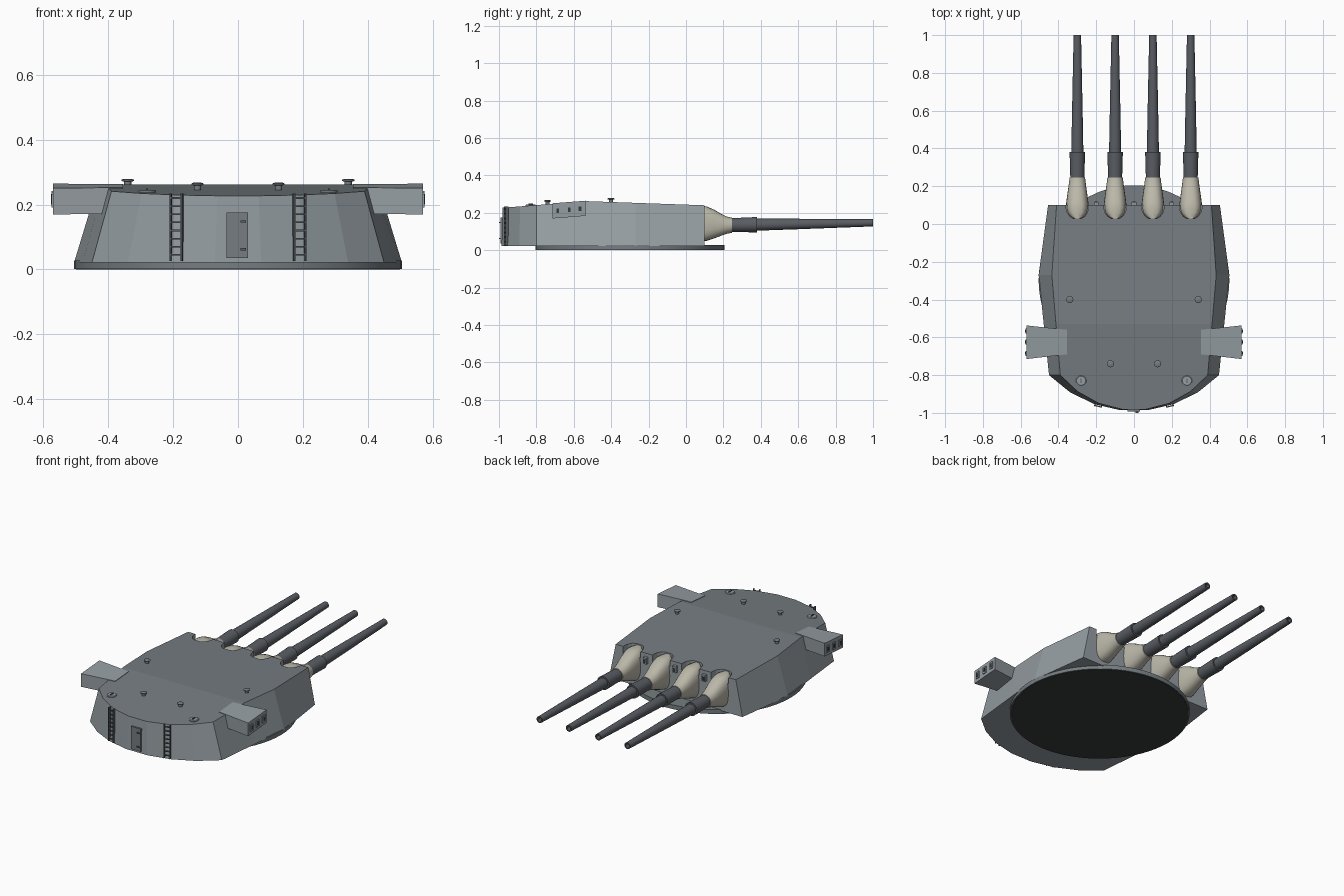
import bpy, bmesh
from math import sin, cos, pi, asin, radians, copysign
from mathutils import Matrix

if "Cube" in bpy.data.objects:
    bpy.data.objects.remove(bpy.data.objects["Cube"])


def material(name, rgb):
    m = bpy.data.materials.new(name)
    m.diffuse_color = (*rgb, 1)
    m.use_nodes = True
    m.node_tree.nodes["Principled BSDF"].inputs["Base Color"].default_value = m.diffuse_color
    return m


HULL = material("hull_grey", (0.30, 0.34, 0.36))
ROOF = material("roof_grey", (0.18, 0.205, 0.22))
STEEL = material("gun_steel", (0.10, 0.11, 0.125))
DARK = material("dark", (0.04, 0.042, 0.045))
CANVAS = material("canvas", (0.50, 0.48, 0.40))


def make(name, verts, faces, mats, smooth=False):
    me = bpy.data.meshes.new(name)
    me.from_pydata(verts, [], faces)
    bm = bmesh.new()
    bm.from_mesh(me)
    bmesh.ops.recalc_face_normals(bm, faces=bm.faces)
    bm.to_mesh(me)
    bm.free()
    ob = bpy.data.objects.new(name, me)
    bpy.context.collection.objects.link(ob)
    for m in mats:
        me.materials.append(m)
    if smooth:
        bpy.ops.object.select_all(action='DESELECT')
        ob.select_set(True)
        bpy.context.view_layer.objects.active = ob
        bpy.ops.object.shade_smooth_by_angle(angle=radians(35))
    return ob


def loft(name, rings, mat, smooth=False):
    """Skin equal-length rings of points and cap both ends."""
    n = len(rings[0])
    verts = [p for r in rings for p in r]
    faces = [(k * n + i, k * n + (i + 1) % n, (k + 1) * n + (i + 1) % n, (k + 1) * n + i)
             for k in range(len(rings) - 1) for i in range(n)]
    faces += [tuple(range(n)), tuple(range(len(verts) - n, len(verts)))]
    return make(name, verts, faces, [mat], smooth)


def lathe(name, profile, x, y, mat, n=16):
    """Turn (radius, z) pairs round a vertical axis."""
    return loft(name, [[(x + r * cos(2 * pi * i / n), y + r * sin(2 * pi * i / n), z)
                        for i in range(n)] for r, z in profile], mat, True)


def box(name, c, s, mat, turn=0):
    pts = [(i * s[0] / 2, j * s[1] / 2) for i, j in ((-1, -1), (1, -1), (1, 1), (-1, 1))]
    ob = loft(name, [[(x, y, z) for x, y in pts] for z in (-s[2] / 2, s[2] / 2)], mat)
    ob.data.transform(Matrix.Translation(c) @ Matrix.Rotation(turn, 4, 'Z'))
    return ob


def roof_z(y):
    return 0.262 - 0.0349 * (y + 0.53) if y > -0.53 else 0.262 + 0.078 * (y + 0.53)


# Base ring and its dark underside
lathe("base_ring", [(0.505, 0.002), (0.505, 0.028)], 0, -0.3, ROOF, 64)
lathe("base_underside", [(0.5, 0.0), (0.5, 0.01)], 0, -0.3, DARK, 64)


# Armoured gunhouse: straight sides, faceted rear arc, roof ridged across
def outline(front, mid, ridge, rear, sag):
    r = (rear ** 2 + sag ** 2) / (2 * sag)
    half, cy = asin(rear / r), -0.8 - sag + r
    side = [(front, 0.1), (mid, -0.27), (ridge, -0.53)]
    arc = [(r * sin(a), cy - r * cos(a)) for a in (half * (1 - 2 * i / 7) for i in range(8))]
    return side + arc + [(-x, y) for x, y in reversed(side)]


low = outline(0.455, 0.505, 0.478, 0.45, 0.19)
top = outline(0.41, 0.435, 0.413, 0.39, 0.185)
n = len(low)
verts = [(x, y, 0.022) for x, y in low] + [(x, y, roof_z(y)) for x, y in top]
faces = [(i, (i + 1) % n, n + (i + 1) % n, n + i) for i in range(n)]
faces += [tuple(range(n)),
          (n, n + 1, n + 2, 2 * n - 3, 2 * n - 2, 2 * n - 1),
          tuple(range(n + 2, 2 * n - 2))]
house = make("gunhouse", verts, faces, [HULL, ROOF])
for p in house.data.polygons:
    if p.normal.z > 0.9:
        p.material_index = 1

# Guns: canvas blast bag in a roof notch, stepped tapering barrel
BAG = [(0.03, 0.022, 0.06, 0.238), (0.04, 0.039, 0.055, 0.238), (0.06, 0.053, 0.05, 0.238),
       (0.085, 0.06, 0.048, 0.237), (0.11, 0.059, 0.05, 0.234), (0.15, 0.054, 0.063, 0.217),
       (0.19, 0.048, 0.078, 0.193), (0.22, 0.044, 0.088, 0.179), (0.245, 0.041, 0.093, 0.174)]
BARREL = [(0.2, 0.037), (0.24, 0.037), (0.38, 0.041), (0.38, 0.032), (0.6, 0.028),
          (0.985, 0.02), (1.0, 0.02), (1.0, 0.013), (0.95, 0.013)]
cutters = []
for gx in (-0.3, -0.1, 0.1, 0.3):
    plan = [(gx + w, y) for y, w, _, _ in BAG[:5]] + [(gx - w, y) for y, w, _, _ in reversed(BAG[:5])]
    cutters.append(loft("notch_cutter", [[(x, y, z) for x, y in plan] for z in (0.2, 0.3)], HULL))
    rings = []
    for k, (y, w, zb, zt) in enumerate(BAG):
        e = 0.5 + 0.5 * k / (len(BAG) - 1)
        ring = []
        for i in range(24):
            a = 2 * pi * i / 24
            c, s = cos(a), sin(a)
            ring.append((gx + w * copysign(abs(c) ** e, c), y,
                         (zb + zt) / 2 + (zt - zb) / 2 * copysign(abs(s) ** e, s)))
        rings.append(ring)
    loft("blast_bag", rings, CANVAS, True)
    loft("gun_barrel", [[(gx + r * cos(2 * pi * i / 24), y,
                          0.135 + 0.017 * (y - 0.3) + r * sin(2 * pi * i / 24))
                         for i in range(24)] for y, r in BARREL], STEEL, True)

for c in cutters:
    mod = house.modifiers.new("notch", 'BOOLEAN')
    mod.operation, mod.solver, mod.object = 'DIFFERENCE', 'EXACT', c
    bpy.context.view_layer.objects.active = house
    bpy.ops.object.modifier_apply(modifier=mod.name)
    bpy.data.objects.remove(c)

# Sight hoods between the guns
for x in (-0.2, 0, 0.2):
    box("sight_hood", (x, 0.106, 0.2), (0.024, 0.022, 0.04), HULL)
    box("sight_window", (x, 0.117, 0.197), (0.014, 0.004, 0.022), DARK)

for s in (-1, 1):
    # Rangefinder arm, flared towards its outer end
    rings = []
    for x, y0, y1 in ((0.355, -0.69, -0.56), (0.57, -0.715, -0.537)):
        rings.append([(s * x, y, roof_z(-0.54) + 0.078 * (y + 0.54) + dz)
                      for y, dz in ((y0, 0.003), (y1, 0.003), (y1, -0.078), (y0, -0.078))])
    loft("rangefinder_arm", rings, HULL)
    for y in (-0.685, -0.625, -0.567):
        z = roof_z(y) - 0.038
        box("rangefinder_frame", (s * 0.571, y, z), (0.008, 0.026, 0.042), HULL)
        box("rangefinder_window", (s * 0.575, y, z), (0.003, 0.014, 0.024), DARK)

    # Roof periscopes and hatches
    for x, y, h in ((0.34, -0.40, 0.022), (0.125, -0.74, 0.022)):
        z = roof_z(y)
        lathe("periscope", [(0.011, z - 0.01), (0.011, z + h - 0.009), (0.019, z + h - 0.007),
                            (0.019, z + h - 0.003), (0.012, z + h)], s * x, y, ROOF)
    z = roof_z(-0.83)
    lathe("roof_hatch", [(0.028, z - 0.008), (0.028, z + 0.003), (0.024, z + 0.006)],
          s * 0.28, -0.83, HULL, 20)
    box("hatch_handle", (s * 0.28, -0.83, z + 0.008), (0.006, 0.026, 0.005), STEEL)

    # Rear ladders
    t = s * radians(13.5)
    for d in (-0.018, 0.018):
        box("ladder_rail", (s * 0.19 + d * cos(t), -0.961 + d * sin(t), 0.13),
            (0.005, 0.016, 0.208), STEEL, t)
    for i in range(8):
        box("ladder_rung", (s * 0.19, -0.965, 0.045 + i * 0.025), (0.036, 0.006, 0.005), STEEL, t)

# Rear door with hinges and latches
box("rear_door", (-0.002, -0.985, 0.105), (0.066, 0.016, 0.14), ROOF)
for z in (0.062, 0.148):
    box("door_latch", (0.016, -0.996, z), (0.016, 0.008, 0.007), STEEL)
